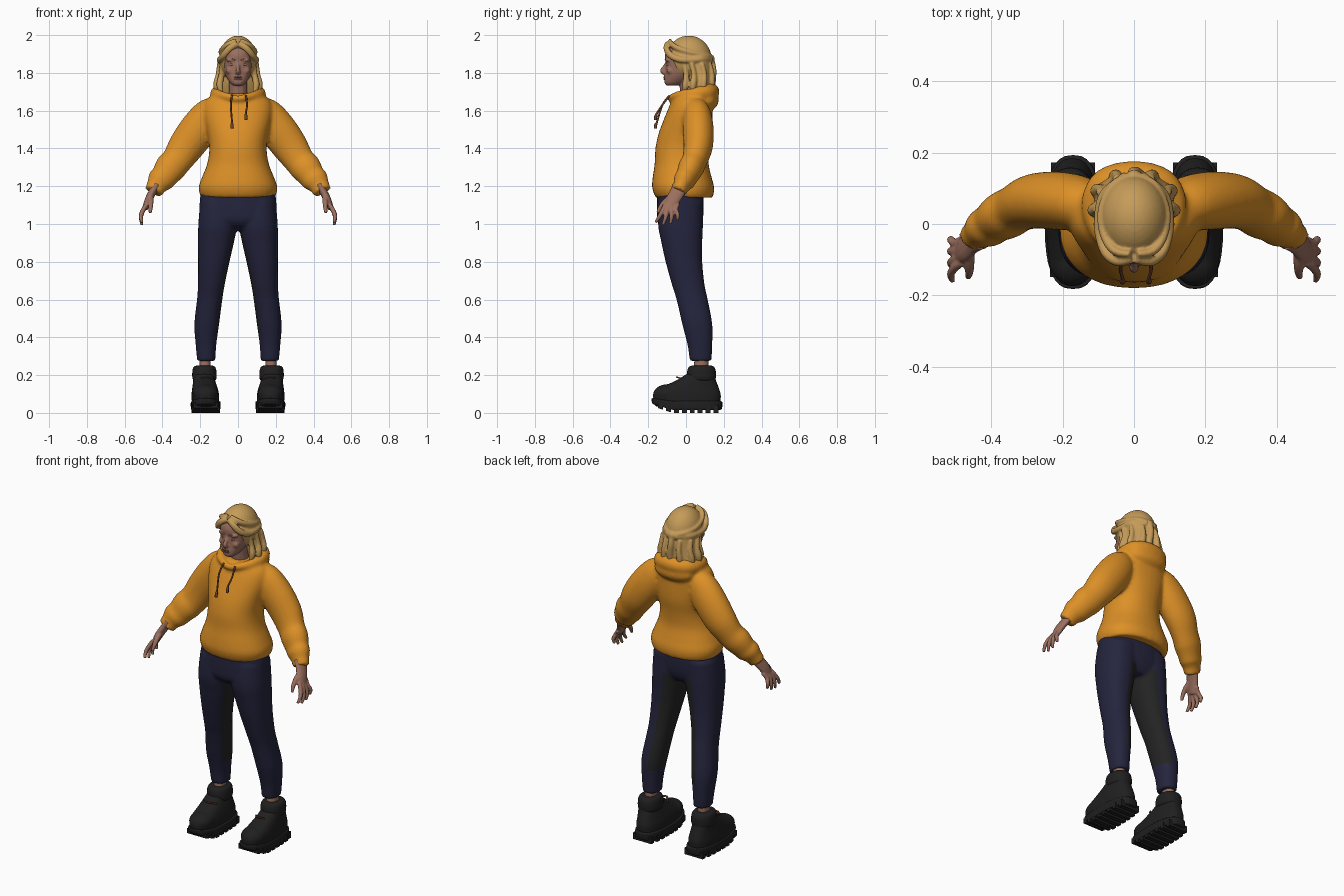
import bpy, bmesh, math
from mathutils import Vector, Matrix

old = bpy.data.objects.get("Cube")
if old:
    bpy.data.objects.remove(old)


def material(name, *rgb):
    m = bpy.data.materials.new(name)
    m.use_nodes = True
    m.diffuse_color = (*rgb, 1)
    m.node_tree.nodes["Principled BSDF"].inputs["Base Color"].default_value = (*rgb, 1)
    return m


ORANGE = material("orange_fleece", .72, .28, .02)
HAIR = material("blond_hair", .56, .33, .1)
SKIN = material("skin", .33, .16, .115)
LIPS = material("lip_red", .24, .09, .07)
NAVY = material("navy_cloth", .018, .018, .047)
PANEL = material("charcoal_panel", .017, .017, .017)
BLACK = material("boot_black", .014, .014, .014)
BROWN = material("cord_brown", .16, .06, .03)
EYE = material("eye_white", .42, .34, .29)


def spline(rows, steps, closed=False):
    """Catmull-Rom resampling of rows of any width."""
    n, out = len(rows), []
    get = (lambda i: rows[i % n]) if closed else (lambda i: rows[max(0, min(n - 1, i))])
    for i in range(n if closed else n - 1):
        for k in range(steps):
            t = k / steps
            out.append([b + t / 2 * (c - a + t * (2 * a - 5 * b + 4 * c - d + t * (3 * b - 3 * c + d - a)))
                        for a, b, c, d in zip(get(i - 1), get(i), get(i + 1), get(i + 2))])
    return out if closed else out + [list(rows[-1])]


def skin(bm, rings, closed=False):
    vs = [[bm.verts.new(p) for p in r] for r in rings]
    n = len(vs[0])
    for a, b in zip(vs, vs[1:] + vs[:1] if closed else vs[1:]):
        for i in range(n):
            bm.faces.new((a[i], a[(i + 1) % n], b[(i + 1) % n], b[i]))
    if not closed:
        bm.faces.new(vs[0])
        bm.faces.new(vs[-1])


def loft(bm, rows, side=1, power=2.2, seg=32, steps=5):
    """Rows are height, inner x, outer x, front y, back y."""
    def bend(v):
        return math.copysign(abs(v) ** (2 / power), v)
    rings = []
    for z, x0, x1, y0, y1 in spline(rows, steps):
        angles = [math.tau * i / seg for i in range(seg)]
        rings.append([(side * ((x0 + x1) / 2 + (x1 - x0) / 2 * bend(math.cos(a))),
                       (y0 + y1) / 2 + (y1 - y0) / 2 * bend(math.sin(a)), z) for a in angles])
    skin(bm, rings)


def tube(bm, pts, side=1, flat=1, ref=(0, 1, 0), closed=False, seg=12, steps=5):
    """Points are x, y, z, radius; flat scales the radius along ref."""
    path = spline(pts, steps, closed)
    n, rings = len(path), []
    for i, (x, y, z, r) in enumerate(path):
        a = path[(i - 1) % n if closed else max(i - 1, 0)]
        b = path[(i + 1) % n if closed else min(i + 1, n - 1)]
        t = (Vector(b[:3]) - Vector(a[:3])).normalized()
        u = Vector(ref).cross(t).normalized()
        v = t.cross(u)
        ring = [Vector((x, y, z)) + r * (math.cos(q) * u + flat * math.sin(q) * v)
                for q in (math.tau * k / seg for k in range(seg))]
        rings.append([(side * p.x, p.y, p.z) for p in ring])
    skin(bm, rings, closed)


def ball(bm, centre, radii):
    m = Matrix.Translation(centre) @ Matrix.Diagonal((*radii, 1))
    bmesh.ops.create_uvsphere(bm, u_segments=32, v_segments=20, radius=1, matrix=m)


def finish(name, bm, mats, voxel=0, smooth=5, flat=False):
    """Make an object; with a voxel size its pieces fuse into one skin."""
    bmesh.ops.recalc_face_normals(bm, faces=bm.faces)
    me = bpy.data.meshes.new(name)
    bm.to_mesh(me)
    bm.free()
    ob = bpy.data.objects.new(name, me)
    bpy.context.collection.objects.link(ob)
    if voxel:
        rm = ob.modifiers.new("fuse", "REMESH")
        rm.mode, rm.voxel_size = "VOXEL", voxel
        sm = ob.modifiers.new("soften", "SMOOTH")
        sm.iterations = smooth
        dg = bpy.context.evaluated_depsgraph_get()
        me = bpy.data.meshes.new_from_object(ob.evaluated_get(dg))
        ob.modifiers.clear()
        ob.data = me
    me.materials.clear()
    for m in mats:
        me.materials.append(m)
    for p in me.polygons:
        p.use_smooth = not flat
    return ob


SIDES = ((1, "left"), (-1, "right"))

# Hoodie: body, sleeves with gathered cuffs, and lowered hood
bm = bmesh.new()
body = [(1.14, .195, -.16, .14), (1.165, .205, -.172, .148), (1.2, .208, -.18, .148), (1.25, .19, -.176, .135),
        (1.32, .163, -.166, .12), (1.4, .152, -.162, .125), (1.48, .163, -.145, .138), (1.56, .18, -.115, .14),
        (1.62, .182, -.09, .138), (1.66, .165, -.07, .13), (1.69, .115, -.05, .12)]
loft(bm, [(z, -w, w, f, b) for z, w, f, b in body])
for s, _ in SIDES:
    tube(bm, [(.11, .05, 1.59, .075), (.15, .058, 1.575, .092), (.21, .065, 1.50, .1), (.275, .064, 1.41, .095),
              (.325, .045, 1.335, .082), (.36, .025, 1.295, .083), (.392, .004, 1.25, .071), (.412, -.01, 1.23, .07),
              (.432, -.025, 1.2, .054), (.448, -.04, 1.17, .05)], s, .82, seg=20)
half = [(.055, -.065, 1.675, .02), (.1, -.02, 1.685, .025), (.115, .05, 1.69, .034), (.08, .11, 1.697, .046)]
hood = [(0, -.085, 1.665, .016)] + half + [(0, .13, 1.7, .048)] + [(-x, *r) for x, *r in reversed(half)]
tube(bm, hood, ref=(0, 0, 1), closed=True)
ball(bm, (0, .115, 1.655), (.125, .058, .055))
finish("hoodie", bm, [ORANGE], .01, 6)

# Drawstrings with knotted ends
for s, x, end, label in ((-1, .032, 1.505, "right"), (1, .042, 1.55, "left")):
    bm = bmesh.new()
    tube(bm, [(x, -.088, 1.68, .005), (x + .006, -.125, 1.63, .005), (x, -.152, end + .04, .005),
              (x, -.16, end + .02, .008), (x, -.162, end, .008)], s, seg=8)
    finish(label + "_drawstring", bm, [BROWN])

# Trousers: hips and legs, with dark panels on the inner thighs
bm = bmesh.new()
loft(bm, [(1.19, -.195, .195, -.15, .09), (1.08, -.205, .205, -.154, .094), (1.01, -.19, .19, -.145, .085),
          (.965, -.1, .1, -.09, .06)])
for s, _ in SIDES:
    loft(bm, [(1.12, .0, .2, -.14, .09), (1.0, .004, .21, -.148, .09), (.9, .022, .212, -.13, .086),
              (.8, .045, .211, -.108, .086), (.68, .07, .212, -.075, .098), (.6, .083, .217, -.05, .115),
              (.47, .1, .231, -.02, .139), (.36, .115, .224, .008, .139), (.275, .12, .216, .02, .135)], s)
trousers = finish("trousers", bm, [NAVY, PANEL], .009, 5)
for p in trousers.data.polygons:
    inward = -p.normal.x * math.copysign(1, p.center.x)
    if .42 < p.center.z < 1.0 and inward + .5 * p.normal.y > .62:
        p.material_index = 1

# Ankles and boots
for s, label in SIDES:
    bm = bmesh.new()
    loft(bm, [(.18, .145, .205, .04, .118), (.3, .145, .205, .045, .118)], s)
    finish(label + "_ankle", bm, [SKIN])

    bm = bmesh.new()
    loft(bm, [(.035, .1, .243, -.165, .18), (.09, .1, .246, -.175, .185), (.12, .105, .244, -.163, .178),
              (.148, .113, .24, -.105, .168), (.175, .122, .237, -.045, .158), (.205, .13, .23, .0, .15)], s, 2.5)
    ball(bm, (s * .172, -.095, .1), (.068, .078, .052))
    finish(label + "_boot", bm, [BLACK], .007, 3)

    bm = bmesh.new()
    loft(bm, [(.165, .135, .222, .025, .14), (.172, .12, .236, .011, .153), (.19, .113, .242, .005, .158),
              (.225, .115, .241, .007, .157), (.244, .122, .234, .016, .148), (.25, .135, .22, .03, .135)], s)
    finish(label + "_boot_collar", bm, [BLACK])

    bm = bmesh.new()
    loft(bm, [(.016, .1, .242, -.16, .178), (.022, .093, .249, -.178, .19), (.055, .092, .25, -.182, .193),
              (.062, .1, .244, -.172, .185)], s, 2.6)
    for i in range(8):
        y = -.135 + i * .042
        width = .15 * (1 - abs((y - .006) / .2) ** 3) ** (1 / 3)
        m = Matrix.Translation((s * .171, y, .019)) @ Matrix.Diagonal((width, .026, .038, 1))
        bmesh.ops.create_cube(bm, size=1, matrix=m)
    for v in bm.verts:
        v.co.z += max(0, -.07 - v.co.y) * .32 * (1 - v.co.z / .12)
    finish(label + "_boot_sole", bm, [BLACK], flat=True)

    bm = bmesh.new()
    for a, b in ((.13, .2), (.205, .14)):
        tube(bm, [(a, -.015, .178, .004), (.17, -.05, .19, .004), (b, -.035, .185, .004)], s, ref=(0, 0, 1), seg=6)
    finish(label + "_boot_lace", bm, [BROWN])

# Hands: flat palm, four fingers and a thumb
for s, label in SIDES:
    bm = bmesh.new()
    tube(bm, [(.435, -.03, 1.2, .024), (.455, -.047, 1.165, .021), (.475, -.07, 1.125, .02),
              (.492, -.085, 1.08, .015)], s, 1.9)
    for i, reach in enumerate((.072, .085, .08, .06)):
        y = -.12 + i * .022
        fan = .01 * (2 - i)
        tube(bm, [(.482, y + .012, 1.105, .011), (.5, y, 1.078, .0125), (.514, y - fan, 1.078 - reach * .5, .011),
                  (.509, y - fan * 1.6 - .008, 1.08 - reach, .008)], s)
    tube(bm, [(.462, -.065, 1.15, .016), (.462, -.108, 1.12, .015), (.462, -.135, 1.09, .012),
              (.465, -.15, 1.058, .008)], s)
    finish(label + "_hand", bm, [SKIN], .0045, 3)

# Head: face, neck, nose, brow and cheeks
bm = bmesh.new()
face = [(1.732, .022, -.1, -.05), (1.745, .04, -.113, -.01), (1.775, .06, -.112, .03), (1.81, .073, -.109, .06),
        (1.86, .079, -.109, .08), (1.9, .08, -.11, .09), (1.94, .07, -.09, .085), (1.975, .04, -.045, .05)]
loft(bm, [(z, -w, w, f, b) for z, w, f, b in face])
tube(bm, [(0, .04, 1.62, .06), (0, .02, 1.69, .05), (0, .01, 1.78, .05)])
tube(bm, [(0, -.1, 1.855, .008), (0, -.113, 1.835, .009), (0, -.125, 1.812, .013), (0, -.11, 1.8, .014)])
ball(bm, (0, -.106, 1.773), (.024, .013, .014))
for s, _ in SIDES:
    ball(bm, (s * .035, -.093, 1.868), (.028, .017, .01))
    ball(bm, (s * .042, -.083, 1.812), (.022, .02, .02))
finish("head", bm, [SKIN], .005, 4)

# Facial details
for s, label in SIDES:
    bm = bmesh.new()
    ball(bm, (s * .032, -.094, 1.844), (.014, .009, .0065))
    finish(label + "_eye", bm, [EYE])
    bm = bmesh.new()
    ball(bm, (s * .031, -.1, 1.844), (.0055, .0045, .0055))
    finish(label + "_iris", bm, [BROWN])
    bm = bmesh.new()
    tube(bm, [(.015, -.11, 1.868, .003), (.034, -.108, 1.873, .003), (.054, -.097, 1.867, .002)], s,
         ref=(0, 0, 1), seg=6)
    finish(label + "_eyebrow", bm, [HAIR])
bm = bmesh.new()
for z in (1.768, 1.777):
    ball(bm, (0, -.113, z), (.02, .007, .0045))
finish("lips", bm, [LIPS])

# Hair: cap cut open at the face, long back, swept bands, locks and knot
bm = bmesh.new()
ball(bm, (0, .015, 1.875), (.099, .12, .122))
bmesh.ops.bisect_plane(bm, geom=bm.verts[:] + bm.edges[:] + bm.faces[:], plane_co=(0, -.1, 1.94),
                       plane_no=(0, -.92, -.4), clear_outer=True)
bmesh.ops.holes_fill(bm, edges=[e for e in bm.edges if e.is_boundary])
fall = [(1.89, .095, -.01, .13), (1.82, .098, .0, .135), (1.76, .108, .01, .137), (1.715, .113, .025, .14),
        (1.68, .1, .04, .135), (1.655, .06, .06, .12)]
loft(bm, [(z, -w, w, f, b) for z, w, f, b in fall])
for s, _ in SIDES:
    tube(bm, [(.004, -.098, 1.955, .012), (.045, -.105, 1.93, .014), (.078, -.082, 1.893, .014),
              (.096, -.035, 1.872, .013), (.1, .02, 1.868, .012), (.085, .085, 1.872, .012),
              (.02, .135, 1.872, .014)], s, 1.3, (0, 0, 1))
    tube(bm, [(.01, -.085, 1.972, .009), (.055, -.075, 1.95, .012), (.085, -.03, 1.925, .011),
              (.092, .04, 1.905, .01), (.06, .11, 1.89, .01), (.01, .135, 1.88, .01)], s, 1.3, (0, 0, 1))
    for x, y, low in ((.092, -.01, 1.685), (.108, .03, 1.668), (.1, .085, 1.672), (.05, .125, 1.645)):
        tube(bm, [(x * .92, y, 1.85, .012), (x * .96, y + .012, 1.79, .015), (x * 1.05, y + .008, 1.735, .018),
                  (x * .93, y, low, .008)], s)
ball(bm, (0, .135, 1.872), (.022, .017, .024))
tube(bm, [(0, .135, 1.87, .015), (0, .143, 1.82, .018), (.008, .138, 1.75, .02), (0, .135, 1.68, .01)])
finish("hair", bm, [HAIR], .0055, 3)
